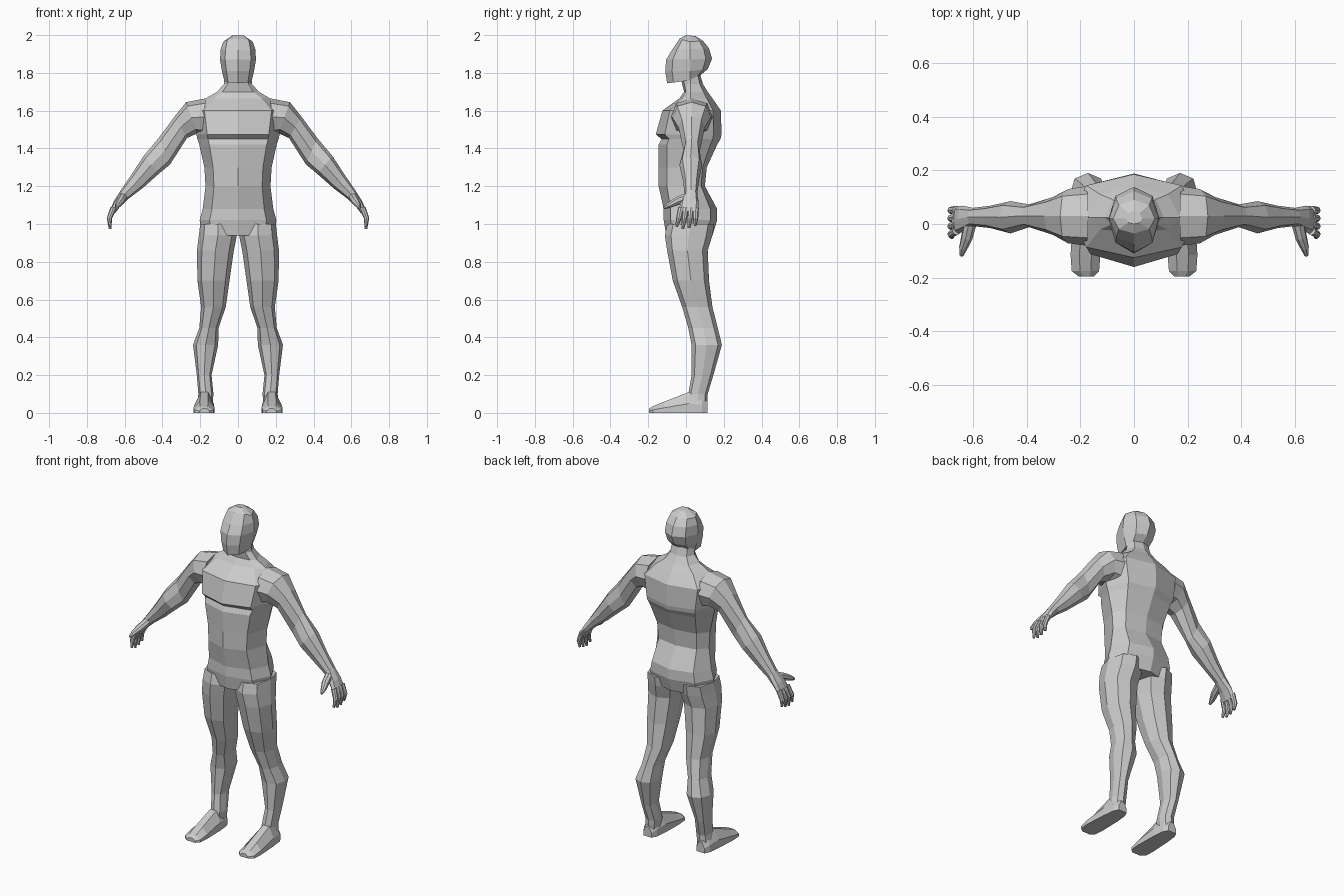
import bpy, bmesh
from mathutils import Vector as V

cube = bpy.data.objects.get("Cube")
if cube:
    bpy.data.objects.remove(cube, do_unlink=True)

grey = bpy.data.materials.new("plain_grey")
grey.use_nodes = True
shade = (0.6, 0.6, 0.6, 1)
grey.diffuse_color = shade
grey.node_tree.nodes["Principled BSDF"].inputs["Base Color"].default_value = shade


def ring(left, right, front, back, k=0.74):
    """Eight-sided section through four extreme points."""
    left, right, front, back = V(left), V(right), V(front), V(back)
    mid = (left + right) / 2
    ends = [left - mid, front - mid, right - mid, back - mid]
    points = []
    for i, end in enumerate(ends):
        points += [mid + end, mid + (end + ends[(i + 1) % 4]) * k]
    return points


def loft(name, rings, mirror=False):
    """Skin a list of sections, cap both ends, optionally mirror across x."""
    bm = bmesh.new()
    loops = [[bm.verts.new(p) for p in r] for r in rings]
    for low, high in zip(loops, loops[1:]):
        for i in range(len(low)):
            j = (i + 1) % len(low)
            bm.faces.new((low[i], low[j], high[j], high[i]))
    bm.faces.new(loops[0])
    bm.faces.new(loops[-1])
    bmesh.ops.recalc_face_normals(bm, faces=bm.faces)
    mesh = bpy.data.meshes.new(name)
    bm.to_mesh(mesh)
    bm.free()
    mesh.materials.append(grey)
    obj = bpy.data.objects.new(name, mesh)
    bpy.context.collection.objects.link(obj)
    if mirror:
        obj.modifiers.new("Mirror", "MIRROR")
    return obj


def finger(name, path, radii):
    """Tapered digit following a short path."""
    path = [V(p) for p in path]
    rings = []
    for i, (p, r) in enumerate(zip(path, radii)):
        along = path[min(i + 1, len(path) - 1)] - path[max(i - 1, 0)]
        u = along.cross(V((0, 1, 0))).normalized() * r
        w = along.cross(u).normalized() * r
        rings.append(ring(p - u, p + u, p - w, p + w, 0.7))
    loft(name, rings, True)


# Torso and neck: height, half width, front, back
torso = [(.94, .19, -.105, .14), (1.02, .203, -.118, .165), (1.08, .187, -.118, .165),
         (1.2, .172, -.145, .1), (1.3, .178, -.145, .11), (1.42, .205, -.145, .165),
         (1.45, .215, -.13, .183), (1.475, .22, -.16, .188), (1.6, .24, -.125, .185),
         (1.665, .17, -.035, .14), (1.7, .11, -.01, .115), (1.74, .075, -.02, .09),
         (1.79, .068, -.03, .075)]
loft("torso", [ring((-w, .025, z), (w, .025, z), (0, f, z), (0, b, z)) for z, w, f, b in torso])

# Head: half width, side height, front y and z, back y and z
head = [(.073, 1.76, -.1, 1.745, .06, 1.775), (.085, 1.81, -.11, 1.81, .115, 1.82),
        (.095, 1.87, -.105, 1.87, .138, 1.875), (.092, 1.925, -.075, 1.92, .122, 1.93),
        (.078, 1.965, -.035, 1.98, .09, 1.97), (.03, 1.997, 0, 2, .05, 1.995)]
loft("head", [ring((-w, .02, z), (w, .02, z), (0, f, fz), (0, b, bz), .72)
              for w, z, f, fz, b, bz in head])

# Legs: height, inner x, outer x, front, back
leg = [(1.0, .012, .2, -.1, .15), (.94, .006, .207, -.112, .14), (.86, .022, .217, -.1, .115),
       (.7, .045, .215, -.07, .122), (.56, .065, .195, -.02, .14), (.45, .103, .205, .012, .168),
       (.36, .105, .238, .03, .19), (.2, .14, .218, .03, .145), (.1, .13, .21, .012, .115),
       (.04, .135, .215, .01, .112)]
loft("legs", [ring((i, (f + b) / 2, z), (o, (f + b) / 2, z), ((i + o) / 2, f, z),
                   ((i + o) / 2, b, z)) for z, i, o, f, b in leg], True)

# Feet: six-sided slices from heel to toe: y, inner x, outer x, top
foot = [(.115, .15, .205, .06), (.085, .135, .22, .095), (.015, .128, .228, .11),
        (-.115, .125, .236, .06), (-.175, .13, .232, .035), (-.196, .15, .205, .022)]
loft("feet", [[(i, y, 0), (o, y, 0), (o, y, t * .45), (o * .7 + i * .3, y, t),
               (o * .3 + i * .7, y, t), (i, y, t * .45)] for y, i, o, t in foot], True)

# Arms down to the knuckles: upper x and z, lower x and z, front, back
arm = [(.17, 1.665, .19, 1.47, -.08, .14), (.275, 1.645, .215, 1.48, -.072, .13),
       (.335, 1.57, .27, 1.455, -.04, .1), (.42, 1.455, .36, 1.315, -.012, .073),
       (.5, 1.36, .42, 1.265, -.035, .085), (.565, 1.26, .505, 1.19, -.015, .068),
       (.62, 1.18, .578, 1.135, -.008, .06), (.655, 1.125, .622, 1.095, -.03, .068),
       (.68, 1.07, .652, 1.055, -.04, .066)]
loft("arms", [ring((x, (f + b) / 2, z), (u, (f + b) / 2, w), ((x + u) / 2, f, (z + w) / 2),
                   ((x + u) / 2, b, (z + w) / 2)) for x, z, u, w, f, b in arm], True)

# Fingers fan out from the knuckles, thumb reaches forward
names = ["index_fingers", "middle_fingers", "ring_fingers", "little_fingers"]
for n, name in enumerate(names):
    y, tip = -.026 + n * .026, -.05 + n * .033
    drop = .012 * abs(n - 1.3)
    finger(name, [(.66, y, 1.085), (.681, (y + tip) / 2, 1.03), (.677, tip, .97 + drop)],
           [.016, .014, .007])
finger("thumbs", [(.61, .0, 1.14), (.622, -.05, 1.12), (.636, -.09, 1.1), (.642, -.118, 1.085)],
       [.024, .022, .016, .007])
